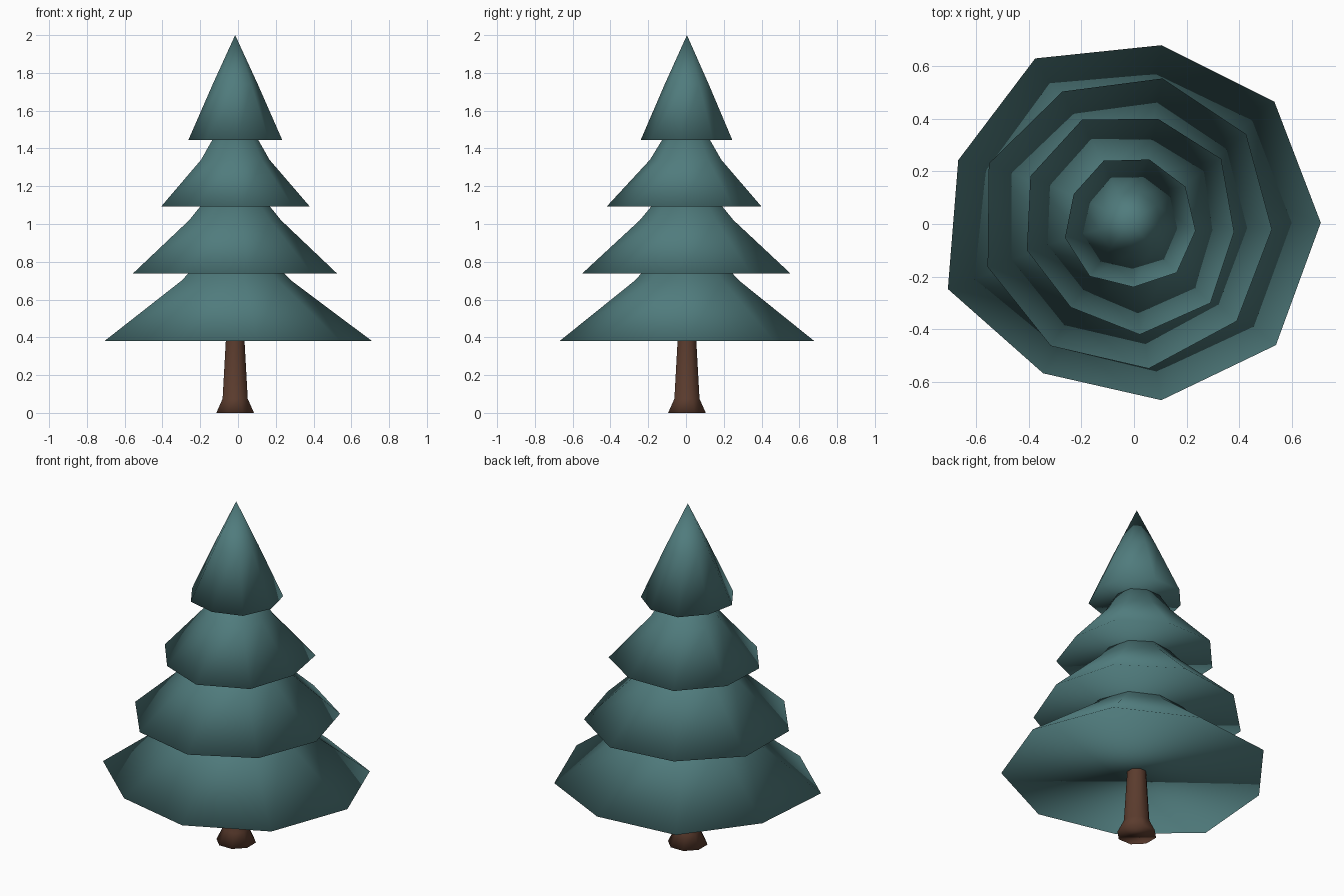
import bpy, bmesh, math

if "Cube" in bpy.data.objects:
    bpy.data.objects.remove(bpy.data.objects["Cube"])

CENTRE = (-0.015, 0.005)


def material(name, rgb):
    m = bpy.data.materials.new(name)
    m.diffuse_color = (*rgb, 1)
    m.use_nodes = True
    m.node_tree.nodes["Principled BSDF"].inputs["Base Color"].default_value = m.diffuse_color
    return m


TEAL = material("pine_teal", (0.08, 0.2, 0.205))
BROWN = material("bark_brown", (0.105, 0.045, 0.027))


def lathe(name, rings, mat, apex=None):
    """Stack rings of (z, phase in degrees, radii), closed below and by an apex or a cap above."""
    bm = bmesh.new()
    loops = []
    for z, phase, radii in rings:
        n = len(radii)
        loop = []
        for i, r in enumerate(radii):
            a = math.radians(phase) + math.tau * i / n
            loop.append(bm.verts.new((CENTRE[0] + r * math.cos(a),
                                      CENTRE[1] + r * math.sin(a), z)))
        loops.append(loop)
    bm.faces.new(loops[0][::-1])
    for low, high in zip(loops, loops[1:]):
        for i in range(n):
            j = (i + 1) % n
            bm.faces.new((low[i], low[j], high[j], high[i]))
    if apex is None:
        bm.faces.new(loops[-1])
    else:
        tip = bm.verts.new((*CENTRE, apex))
        for i in range(n):
            bm.faces.new((loops[-1][i], loops[-1][(i + 1) % n], tip))
    # rounded shading runs over the rim as well
    for f in bm.faces:
        f.smooth = True
    mesh = bpy.data.meshes.new(name)
    bm.to_mesh(mesh)
    bm.free()
    mesh.materials.append(mat)
    obj = bpy.data.objects.new(name, mesh)
    bpy.context.collection.objects.link(obj)
    return obj


# Trunk with a flared foot
lathe("trunk", [(z, 22.5, [r] * 8) for z, r in
                ((0, 0.108), (0.075, 0.072), (0.39, 0.053), (0.5, 0.05))], BROWN)

# Branch tiers: rim height, phase, uneven rim radii, shoulder height, shoulder scale, apex
tiers = [
    (0.38, 0, (.725, .716, .685, .721, .695, .737, .661, .685, .724), 0.70, 0.41, 1.0),
    (0.738, -2.7, (.54, .555, .562, .561, .582, .567, .557, .559, .552), 1.02, 0.45, 1.32),
    (1.092, -5, (.397, .423, .409, .432, .418, .406, .393, .427, .432), 1.34, 0.46, 1.66),
    (1.445, -7, (.251, .251, .251, .256, .24, .254, .255, .245, .26), 1.74, 0.48, 2.0),
]
for k, (z, phase, radii, z_mid, scale, apex) in enumerate(tiers, 1):
    shoulder = [r * scale for r in radii]
    lathe(f"branch_tier_{k}", [(z, phase, radii), (z_mid, phase, shoulder)], TEAL, apex)
